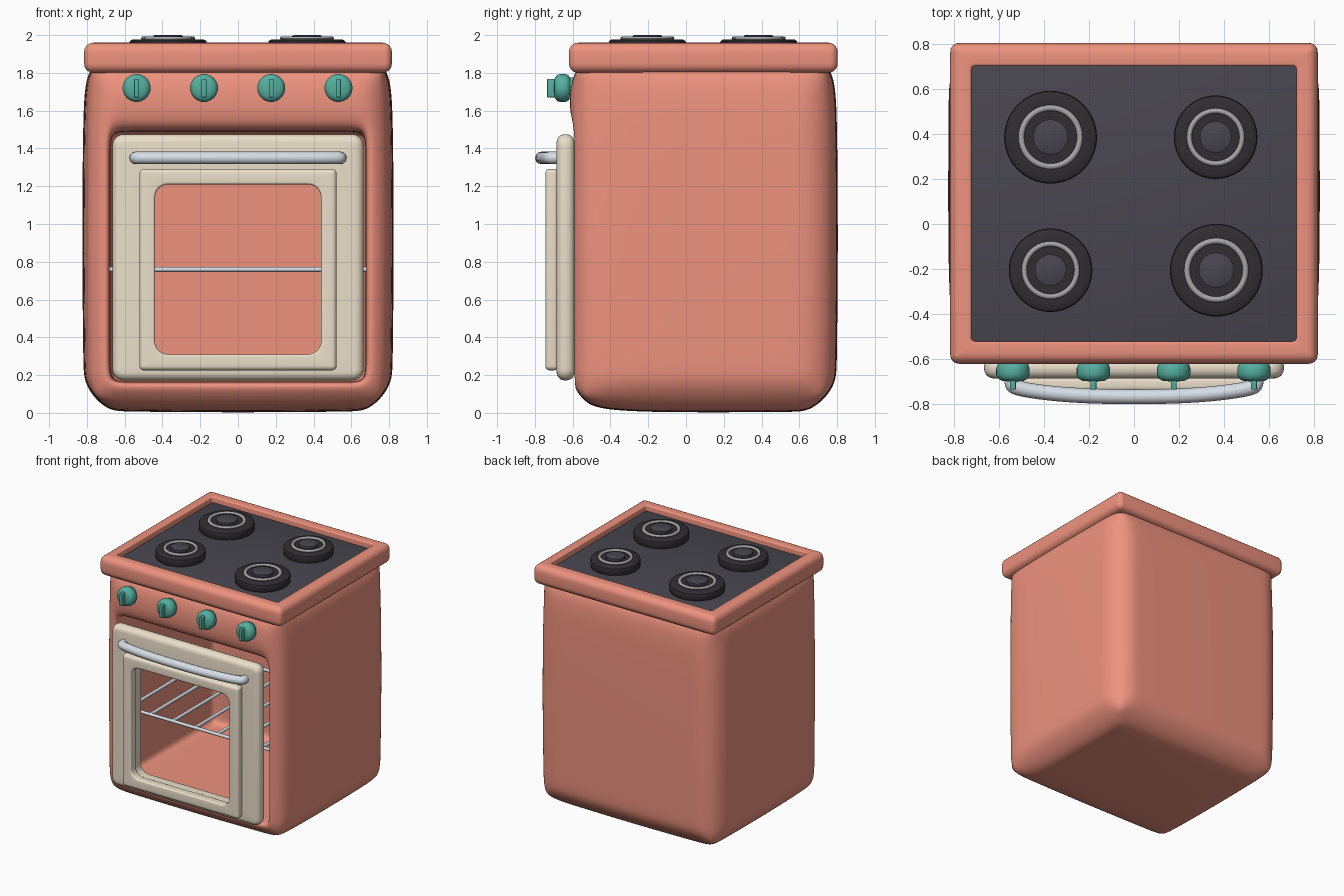
import bpy, bmesh, math

if "Cube" in bpy.data.objects:
    bpy.data.objects.remove(bpy.data.objects["Cube"])


def mat(name, r, g, b):
    m = bpy.data.materials.new(name)
    m.diffuse_color = (r, g, b, 1)
    m.use_nodes = True
    m.node_tree.nodes["Principled BSDF"].inputs["Base Color"].default_value = m.diffuse_color
    return m


CORAL = mat("coral", .86, .29, .21)
CREAM = mat("cream", .83, .74, .59)
TEAL = mat("teal", .09, .43, .35)
DARK = mat("dark_glass", .065, .06, .078)
BLACK = mat("burner_black", .03, .027, .032)
STEEL = mat("steel", .68, .73, .79)
GREY = mat("ring_grey", .38, .38, .39)


def finish(ob, material, angle=40):
    ob.data.materials.append(material)
    bpy.ops.object.select_all(action='DESELECT')
    ob.select_set(True)
    bpy.context.view_layer.objects.active = ob
    if ob.type == 'CURVE':
        bpy.ops.object.convert(target='MESH')
        ob = bpy.context.object
    bpy.ops.object.shade_smooth_by_angle(angle=math.radians(angle))
    return ob


def from_bmesh(name, bm, material, angle=40):
    bmesh.ops.recalc_face_normals(bm, faces=bm.faces)
    me = bpy.data.meshes.new(name)
    bm.to_mesh(me)
    bm.free()
    ob = bpy.data.objects.new(name, me)
    bpy.context.collection.objects.link(ob)
    return finish(ob, material, angle)


def skin(bm, rings, closed=False):
    pairs = list(zip(rings, rings[1:])) + ([(rings[-1], rings[0])] if closed else [])
    for a, b in pairs:
        n = len(a)
        for i in range(n):
            bm.faces.new((a[i], a[(i + 1) % n], b[(i + 1) % n], b[i]))


def lathe(name, profile, loc, material, facing_front=False, n=40):
    bm = bmesh.new()
    rings = [[bm.verts.new((r * math.cos(math.tau * i / n), r * math.sin(math.tau * i / n), z))
              for i in range(n)] for r, z in profile]
    skin(bm, rings)
    bm.faces.new(rings[0])
    bm.faces.new(rings[-1])
    ob = from_bmesh(name, bm, material)
    ob.location = loc
    if facing_front:
        ob.rotation_euler.x = math.pi / 2
    return ob


def rounded_rect(rect, r, inset, n=6):
    x0, x1, y0, y1 = rect
    x0, x1, y0, y1 = x0 + inset, x1 - inset, y0 + inset, y1 - inset
    r = max(r - inset, .006)
    pts = []
    for k, (cx, cy) in enumerate([(x1 - r, y1 - r), (x0 + r, y1 - r), (x0 + r, y0 + r), (x1 - r, y0 + r)]):
        for i in range(n + 1):
            t = math.pi / 2 * (k + i / n)
            pts.append((cx + r * math.cos(t), cy + r * math.sin(t)))
    return pts


def frame(name, outer, r_out, b_out, hole, r_in, b_in, z0, z1, material, facing_front=False):
    """Rectangular ring with rounded corners and rounded edges."""
    bm = bmesh.new()

    def half(rect, r, b, sign):
        rings = []
        for start, base in ((-90, z0 + b), (0, z1 - b)):
            for i in range(6):
                t = math.radians(start + 18 * i)
                z = base + b * math.sin(t)
                rings.append([bm.verts.new((x, y, z)) for x, y in
                              rounded_rect(rect, r, sign * b * (1 - math.cos(t)))])
        return rings
    skin(bm, half(outer, r_out, b_out, 1) + half(hole, r_in, b_in, -1)[::-1], closed=True)
    ob = from_bmesh(name, bm, material)
    if facing_front:
        ob.rotation_euler.x = math.pi / 2
    return ob


def box(name, lo, hi, bevel, material):
    bm = bmesh.new()
    bmesh.ops.create_cube(bm, size=1)
    for v in bm.verts:
        v.co = [lo[i] if v.co[i] < 0 else hi[i] for i in range(3)]
    bmesh.ops.bevel(bm, geom=bm.edges[:], offset=bevel, segments=3, profile=.5, affect='EDGES')
    return from_bmesh(name, bm, material)


def tube(name, paths, radius, material, spline='POLY'):
    cu = bpy.data.curves.new(name, 'CURVE')
    cu.dimensions = '3D'
    cu.bevel_depth, cu.bevel_resolution, cu.use_fill_caps = radius, 4, True
    for p in paths:
        s = cu.splines.new(spline)
        s.points.add(len(p) - 1)
        for pt, co in zip(s.points, p):
            pt.co = (*co, 1)
        if spline == 'NURBS':
            s.order_u, s.use_endpoint_u, s.resolution_u = 3, True, 8
    ob = bpy.data.objects.new(name, cu)
    bpy.context.collection.objects.link(ob)
    return finish(ob, material)


# Body: cage of grid cells with the oven cavity left out, then subdivided
xs = [-.827, -.675, -.58, 0, .58, .675, .827]
ys = [-.618, -.47, .1, .55, .645, .807]
zs = [0, .165, .27, .85, 1.38, 1.49, 1.75, 1.9]
axes = (xs, ys, zs)
mids = (0, .1, .9)


def solid(c):
    if any(c[a] < 0 or c[a] >= len(axes[a]) - 1 for a in range(3)):
        return False
    return not (1 <= c[0] <= 4 and c[1] <= 3 and 1 <= c[2] <= 4)


def cage_point(k):
    p = [axes[a][k[a]] for a in range(3)]
    ends = [a for a in range(3) if k[a] in (0, len(axes[a]) - 1)]
    out = p[:]
    for a in ends:
        d = sum(((p[o] - mids[o]) / .85) ** 2 for o in range(3) if o != a and o not in ends)
        pull = .012 * min(d, 2) if (a, k[1]) != (1, 0) else 0
        if len(ends) > 1:
            pull += .07 if k[2] == 0 else .055
        out[a] -= math.copysign(pull, p[a] - mids[a])
    return out


bm = bmesh.new()
verts = {}
for i in range(len(xs) - 1):
    for j in range(len(ys) - 1):
        for k in range(len(zs) - 1):
            c = (i, j, k)
            if not solid(c):
                continue
            for a in range(3):
                for side in (0, 1):
                    nb = list(c)
                    nb[a] += 2 * side - 1
                    if solid(nb):
                        continue
                    quad = []
                    for u, w in ((0, 0), (1, 0), (1, 1), (0, 1)):
                        key = list(c)
                        key[a] += side
                        key[(a + 1) % 3] += u
                        key[(a + 2) % 3] += w
                        key = tuple(key)
                        if key not in verts:
                            verts[key] = bm.verts.new(cage_point(key))
                        quad.append(verts[key])
                    bm.faces.new(quad)
body = from_bmesh("oven_body", bm, CORAL, 180)
sub = body.modifiers.new("smooth", 'SUBSURF')
sub.levels = sub.render_levels = 3

# Cooktop rim and recessed dark plate
frame("cooktop_rim", (-.815, .815, -.62, .803), .04, .05, (-.72, .72, -.52, .70), .015, .012,
      1.80, 1.96, CORAL)
box("cooktop_plate", (-.725, -.525, 1.85), (.725, .705, 1.915), .008, DARK)

# Burners: stepped base, metal ring, centre cap
for n, (x, y, s) in enumerate([(-.37, .385, 1), (.362, .385, .9), (-.37, -.205, .9), (.365, -.205, 1)]):
    lathe(f"burner_base_{n}", [(.195 * s, -.04), (.203 * s, -.03), (.206 * s, .01), (.202 * s, .024),
                               (.19 * s, .031), (.15 * s, .033), (.11 * s, .033)], (x, y, 1.945), BLACK)
    bm = bmesh.new()
    skin(bm, [[bm.verts.new((s * (.13 + .013 * math.cos(q)) * math.cos(t),
                             s * (.13 + .013 * math.cos(q)) * math.sin(t), .011 * math.sin(q)))
               for q in [math.tau * i / 10 for i in range(10)]]
              for t in [math.tau * i / 40 for i in range(40)]], closed=True)
    from_bmesh(f"burner_ring_{n}", bm, GREY).location = (x, y, 1.983)
    lathe(f"burner_cap_{n}", [(.078 * s, 0), (.078 * s, .018), (.07 * s, .022)], (x, y, 1.978), DARK)

# Knobs with grip ridges
for n, x in enumerate((-.537, -.18, .176, .532)):
    lathe(f"knob_{n}", [(.055, 0), (.055, .03), (.068, .038), (.074, .055), (.074, .082), (.067, .1),
                        (.05, .11), (.02, .113)], (x, -.585, 1.72), TEAL, True, 32)
    box(f"knob_grip_{n}", (x - .013, -.735, 1.67), (x + .013, -.67, 1.768), .005, TEAL)

# Oven door: outer frame, raised window trim, handle
frame("door", (-.665, .665, .172, 1.475), .06, .043, (-.45, .45, .30, 1.22), .07, .015,
      .59, .685, CREAM, True)
frame("window_trim", (-.522, .522, .225, 1.292), .025, .025, (-.44, .44, .31, 1.21), .07, .012,
      .675, .745, CREAM, True)
tube("door_handle", [[(-.54, -.66, 1.35), (-.545, -.70, 1.35), (-.53, -.73, 1.35), (-.3, -.76, 1.35),
                      (0, -.768, 1.35), (.3, -.76, 1.35), (.53, -.73, 1.35), (.545, -.70, 1.35),
                      (.54, -.66, 1.35)]], .033, STEEL, 'NURBS')

# Oven rack
bars = [[(-.68, y, .76), (.68, y, .76)] for y in (-.55, .57)]
bars += [[(-.6 + .2 * i, -.55, .76), (-.6 + .2 * i, .6, .76)] for i in range(7)]
tube("oven_rack", bars, .013, STEEL)
